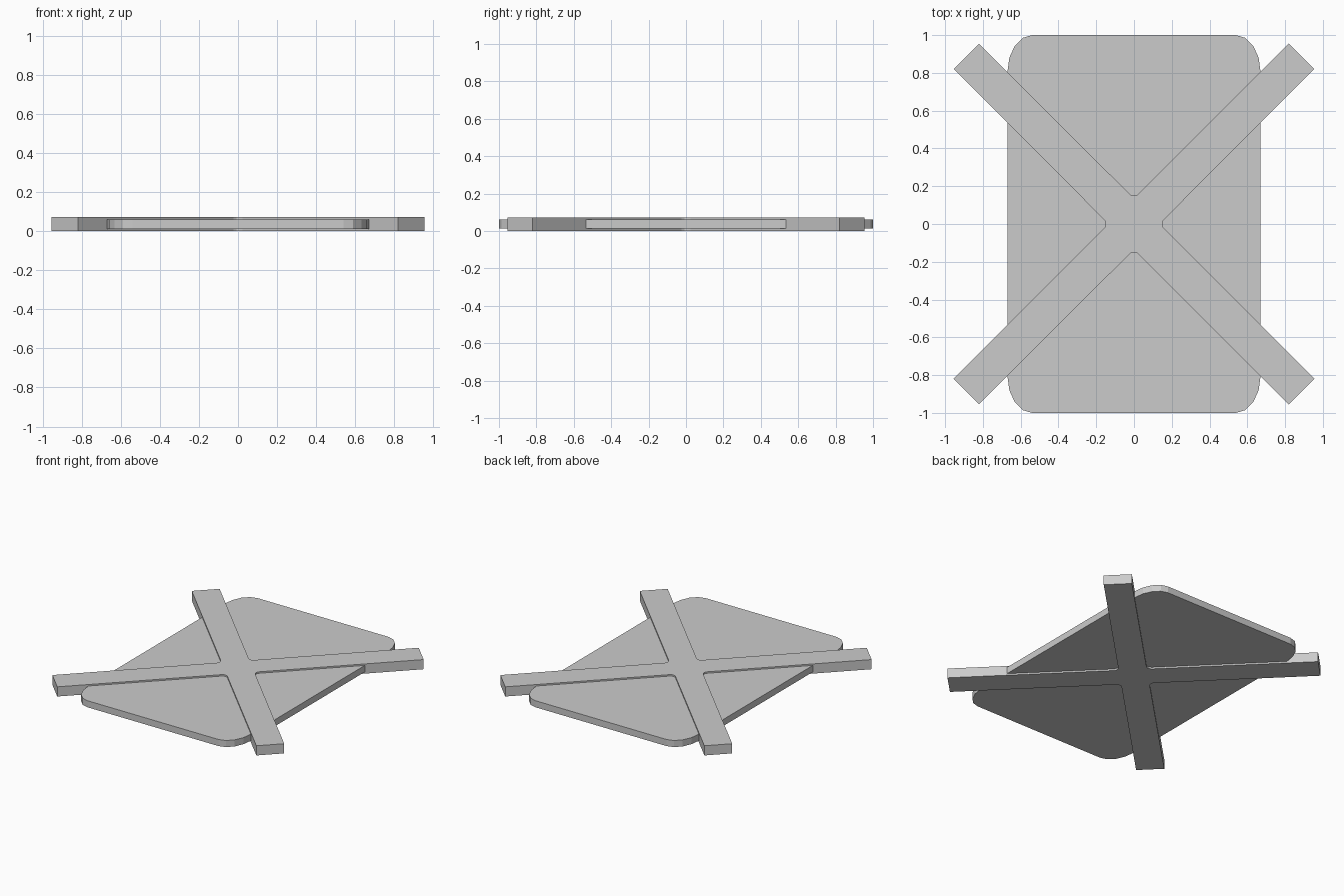
import bpy, bmesh
from math import sin, cos, pi

if "Cube" in bpy.data.objects:
    bpy.data.objects.remove(bpy.data.objects["Cube"])

BAR_H = 0.072            # bar thickness
PLATE_Z = (0.012, 0.061) # plate bottom and top


def extrude_outline(name, pts, z0, z1):
    """Solid prism from a counter-clockwise outline."""
    bm = bmesh.new()
    face = bm.faces.new([bm.verts.new((x, y, z0)) for x, y in pts])
    res = bmesh.ops.extrude_face_region(bm, geom=[face], use_keep_orig=True)
    top = [v for v in res["geom"] if isinstance(v, bmesh.types.BMVert)]
    bmesh.ops.translate(bm, verts=top, vec=(0, 0, z1 - z0))
    bmesh.ops.recalc_face_normals(bm, faces=bm.faces)
    mesh = bpy.data.meshes.new(name)
    bm.to_mesh(mesh)
    bm.free()
    obj = bpy.data.objects.new(name, mesh)
    bpy.context.collection.objects.link(obj)
    return obj


# Diagonal cross: one arm plus its filleted inner corner, turned four times
r, notch = 0.033, 0.135
cy = notch + r * 2 ** 0.5
fillet = [(r * cos(a), cy + r * sin(a))
          for a in (-pi / 4 - i * pi / 6 for i in range(4))]
quarter = [(0.955, 0.82), (0.82, 0.955)] + fillet
cross = []
for k in range(4):
    c, s = round(cos(k * pi / 2)), round(sin(k * pi / 2))
    cross += [(c * x - s * y, s * x + c * y) for x, y in quarter]
extrude_outline("cross_bars", cross, 0, BAR_H)

# Plate with stretched rounded corners, set into the cross
hx, hy, rx, ry = 0.67, 1.0, 0.13, 0.195
plate = []
for k, (sx, sy) in enumerate([(1, 1), (-1, 1), (-1, -1), (1, -1)]):
    for i in range(5):
        a = k * pi / 2 + i * pi / 8
        plate.append((sx * (hx - rx) + rx * cos(a), sy * (hy - ry) + ry * sin(a)))
extrude_outline("rounded_plate", plate, *PLATE_Z)
